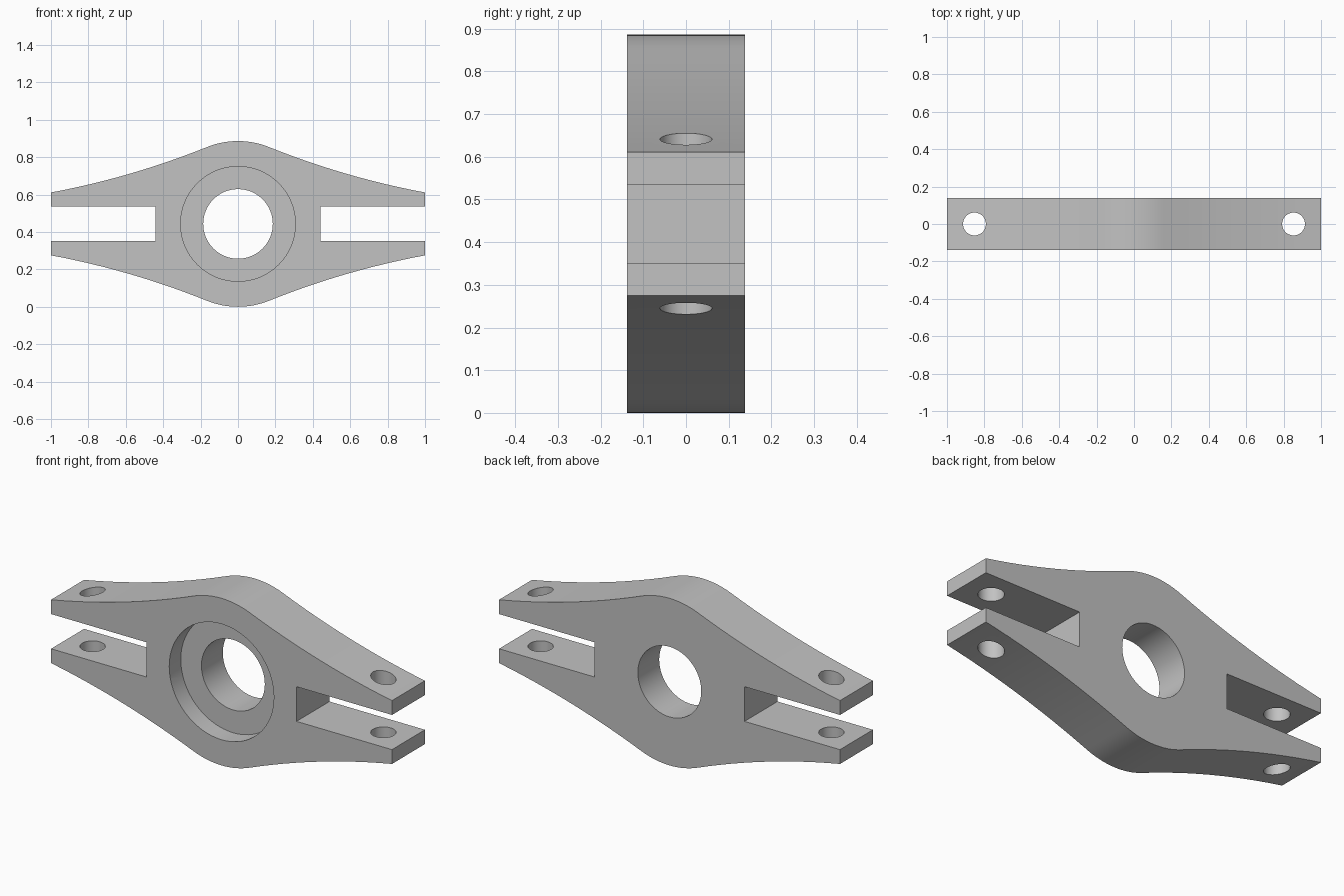
import bpy
import bmesh
from math import sin, cos, radians, pi
from mathutils import Vector, Matrix

cube = bpy.data.objects.get("Cube")
if cube:
    bpy.data.objects.remove(cube, do_unlink=True)

HUB_R = 0.443        # outer hub radius, also the mid height
HALF_DEPTH = 0.138
TIP = Vector((1.0, 0.168))   # outer arm corner, relative to the hub centre
SLOT_HALF, SLOT_X = 0.092, 0.44
BORE_R, RECESS_R, RECESS_DEPTH = 0.186, 0.307, 0.097
BOLT_R, BOLT_X = 0.061, 0.853

metal = bpy.data.materials.new("grey metal")
metal.use_nodes = True
GREY = (0.54, 0.54, 0.54, 1)
metal.diffuse_color = GREY
metal.node_tree.nodes["Principled BSDF"].inputs["Base Color"].default_value = GREY


def make_object(name, bm):
    bmesh.ops.recalc_face_normals(bm, faces=bm.faces)
    mesh = bpy.data.meshes.new(name)
    bm.to_mesh(mesh)
    bm.free()
    mesh.materials.append(metal)
    obj = bpy.data.objects.new(name, mesh)
    bpy.context.collection.objects.link(obj)
    return obj


def cutter(name, radius, length, location, axis):
    bm = bmesh.new()
    turn = Matrix.Rotation(pi / 2, 4, "X") if axis == "Y" else Matrix()
    bmesh.ops.create_cone(bm, cap_ends=True, segments=64, radius1=radius,
                          radius2=radius, depth=length,
                          matrix=Matrix.Translation(location) @ turn)
    obj = make_object(name, bm)
    obj.hide_render = True
    return obj


# Upper right quarter outline: hub arc, then a tangent concave sweep to the tip
blend = radians(22)
quarter = [Vector((sin(blend * i / 8), cos(blend * i / 8))) * HUB_R for i in range(9)]
start = quarter[-1]
chord = TIP - start
normal = Vector((chord.y, -chord.x)).normalized()
sag = chord.length / 4 * (blend - Vector((1, 0)).angle(chord)) * 0.98
for i in range(1, 13):
    t = i / 12
    quarter.append(start + chord * t + normal * sag * 4 * t * (1 - t))
quarter += [Vector((1.0, SLOT_HALF)), Vector((SLOT_X, SLOT_HALF))]

# Make sure the sweep bows inward, toward the hub centre
if normal.y > 0:
    raise ValueError("sweep bows outward")

# Mirror the quarter into a closed outline
right = quarter + [Vector((p.x, -p.y)) for p in reversed(quarter)]
outline = right + [Vector((-p.x, p.y)) for p in reversed(right[1:-1])]

# Body with forked arms
bm = bmesh.new()
front = bm.faces.new([bm.verts.new((p.x, -HALF_DEPTH, p.y + HUB_R)) for p in outline])
extruded = bmesh.ops.extrude_face_region(bm, geom=[front], use_keep_orig=True)
moved = [v for v in extruded["geom"] if isinstance(v, bmesh.types.BMVert)]
bmesh.ops.translate(bm, verts=moved, vec=(0, 2 * HALF_DEPTH, 0))
body = make_object("forked_bracket", bm)

# Hub bore, front recess and vertical bolt holes
cutters = [
    cutter("bore_cutter", BORE_R, 1, (0, 0, HUB_R), "Y"),
    cutter("recess_cutter", RECESS_R, 1,
           (0, RECESS_DEPTH - HALF_DEPTH - 0.5, HUB_R), "Y"),
]
for side, x in (("left", BOLT_X), ("right", -BOLT_X)):
    cutters.append(cutter(side + "_bolt_cutter", BOLT_R, 2, (x, 0, HUB_R), "Z"))

bpy.ops.object.select_all(action="DESELECT")
bpy.context.view_layer.objects.active = body
body.select_set(True)
for c in cutters:
    mod = body.modifiers.new(c.name, "BOOLEAN")
    mod.operation = "DIFFERENCE"
    mod.solver = "EXACT"
    mod.object = c
    bpy.ops.object.modifier_apply(modifier=mod.name)
    bpy.data.objects.remove(c, do_unlink=True)

bpy.ops.object.shade_smooth_by_angle(angle=radians(30))
